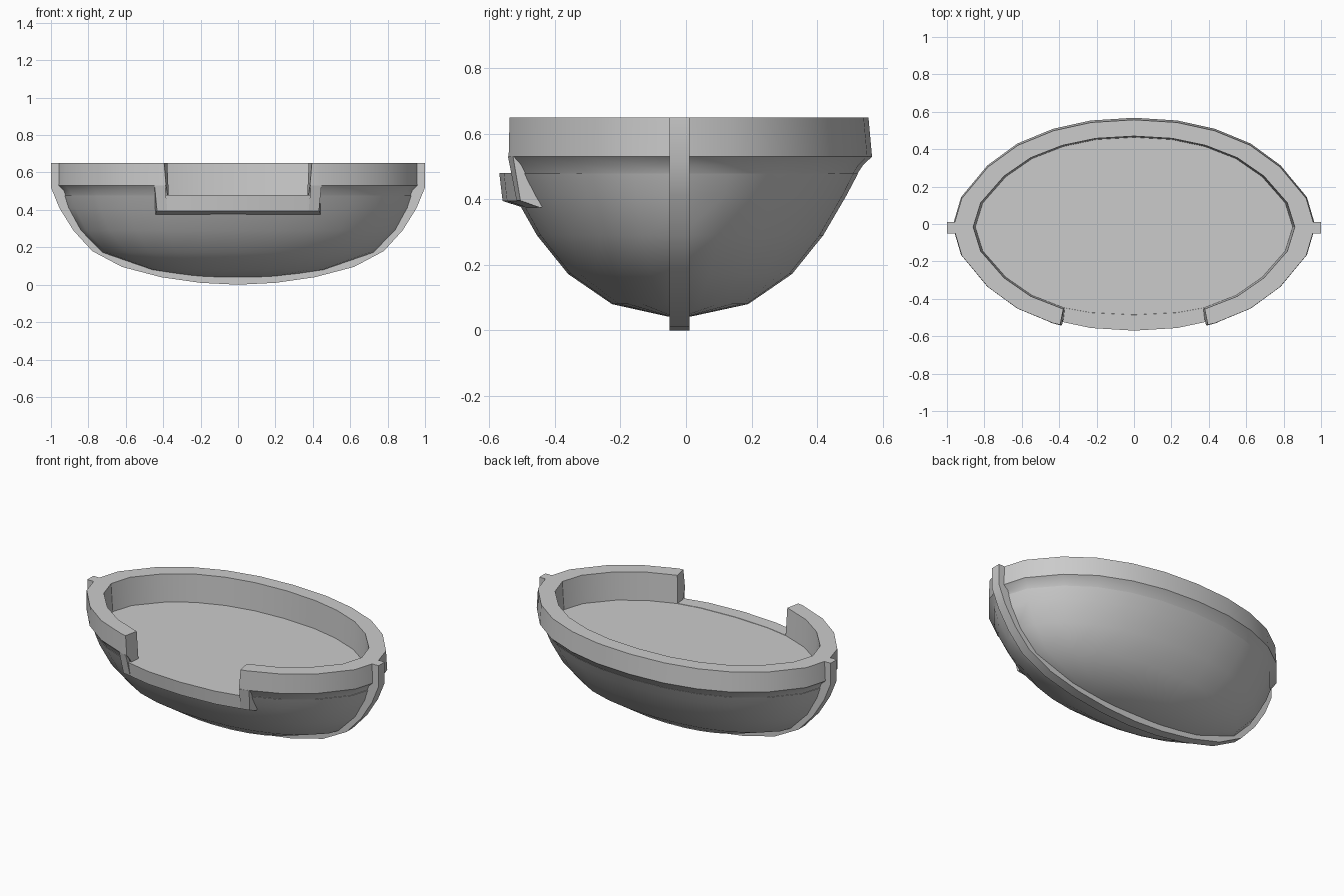
import bpy, bmesh

if "Cube" in bpy.data.objects:
    bpy.data.objects.remove(bpy.data.objects["Cube"])

# Quarter outline of the hull on a unit scale, back centre to right tip
Q = [(0, 1), (.238, .975), (.446, .898), (.643, .762), (.808, .56), (.953, .267), (1, 0)]
RIGHT = Q + [(x, -y) for x, y in Q[-2::-1]]            # back -> right -> front
RING = RIGHT + [(-x, y) for x, y in RIGHT[-2:0:-1]]    # full loop


def front_y(ux):
    """Unit outline y on the front side at unit x."""
    ux = abs(ux)
    for (x0, y0), (x1, y1) in zip(Q, Q[1:]):
        if ux <= x1:
            return -(y0 + (y1 - y0) * (ux - x0) / (x1 - x0))
    return 0.0


def loft(name, sections, closed=True):
    """Skin equal-length point loops and cap both ends."""
    bm = bmesh.new()
    rows = [[bm.verts.new(p) for p in s] for s in sections]
    n = len(rows[0])
    for a, b in zip(rows, rows[1:]):
        for i in range(n):
            j = (i + 1) % n
            bm.faces.new((a[i], a[j], b[j], b[i]))
    bm.faces.new(rows[0])
    bm.faces.new(rows[-1][::-1])
    bmesh.ops.recalc_face_normals(bm, faces=bm.faces)
    me = bpy.data.meshes.new(name)
    bm.to_mesh(me)
    bm.free()
    ob = bpy.data.objects.new(name, me)
    bpy.context.collection.objects.link(ob)
    bpy.ops.object.select_all(action='DESELECT')
    ob.select_set(True)
    bpy.context.view_layer.objects.active = ob
    bpy.ops.object.shade_smooth_by_angle(angle=0.5)
    return ob


# Hull with flat deck: (half x, half y, centre y, z) per ring
HULL = [(.937, .541, -.016, .478), (.915, .506, -.017, .41), (.85, .437, -.018, .29),
        (.735, .342, -.018, .172), (.47, .208, -.018, .08), (.22, .035, -.02, .042)]
loft("hull", [[(ux * hx, cy + uy * hy, z) for ux, uy in RING] for hx, hy, cy, z in HULL])

# Raised rim, open at the front: profile of (half x, half y, centre y, z, gap x)
RIM = [(.86, .486, -.016, .65, .378), (.966, .573, -.016, .65, .395),
       (.97, .579, -.011, .53, .385), (.943, .555, -.014, .505, .38),
       (.93, .535, -.016, .472, .376), (.848, .479, -.016, .472, .370)]


def rim_end(side):
    return [(side * g, cy + front_y(g / hx) * hy, z) for hx, hy, cy, z, g in RIM]


def rim_section(ux, uy):
    return [(ux * hx, cy + uy * hy, z) for hx, hy, cy, z, g in RIM]


half = RIGHT[1:-2]
path = half[::-1] + [(0, 1)] + [(-x, y) for x, y in half]
loft("rim", [rim_end(1)] + [rim_section(*u) for u in path] + [rim_end(-1)])


def front_strip(name, xs, profile):
    """Strip along the front; profile of (half y, z), spread of x per row."""
    return loft(name, [[(x * k, -.016 + front_y(x * k / .966) * h, z)
                        for h, z, k in profile] for x in xs])


# Dropped ledge below the front opening
front_strip("front_ledge", [-.43, -.23, 0, .23, .43],
            [(.47, .48, 1), (.554, .48, 1), (.544, .395, 1), (.483, .375, 1.02), (.43, .38, 1)])

# Posts joining the rim to the ledge on both sides of the opening
for side, label in ((1, "right"), (-1, "left")):
    front_strip(label + "_post", [side * .378, side * .433],
                [(.49, .53, 1.03), (.577, .53, 1.03), (.546, .396, 1), (.484, .376, 1.02), (.43, .38, 1)])

# Keel strip running under the hull and up both tips: outer x, z, inner x, z
KEEL = [(1, .65, .94, .65), (1, .52, .92, .51), (.955, .41, .88, .42), (.88, .29, .81, .32),
        (.78, .18, .72, .23), (.62, .095, .58, .15), (.41, .04, .39, .10),
        (.2, .01, .19, .075), (0, .0, 0, .07)]
full = KEEL + [(-a, b, -c, d) for a, b, c, d in KEEL[-2::-1]]
loft("keel", [[(a, -.05, b), (a, .01, b), (c, .01, d), (c, -.05, d)] for a, b, c, d in full])
